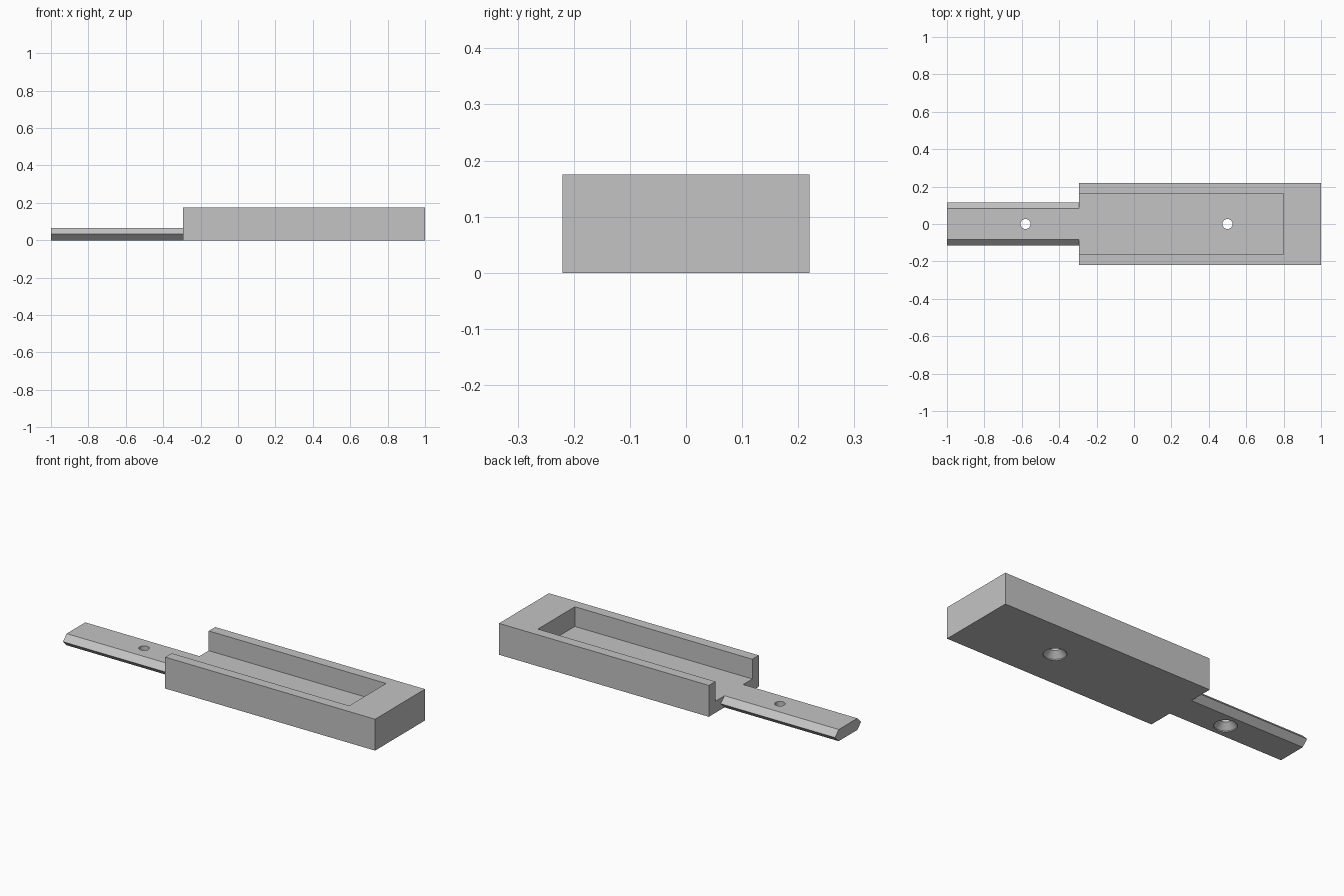
import bpy, bmesh, math

cube = bpy.data.objects.get("Cube")
if cube:
    bpy.data.objects.remove(cube, do_unlink=True)

TANG_END, SHOULDER, BODY_END = -1.0, -0.295, 1.0
HALF_W, HEIGHT, FLOOR = 0.22, 0.175, 0.065

grey = bpy.data.materials.new("plain grey")
grey.use_nodes = True
grey.diffuse_color = (0.55, 0.55, 0.55, 1)
grey.node_tree.nodes["Principled BSDF"].inputs["Base Color"].default_value = (0.55, 0.55, 0.55, 1)


def finish(name, bm):
    bmesh.ops.recalc_face_normals(bm, faces=bm.faces)
    mesh = bpy.data.meshes.new(name)
    bm.to_mesh(mesh)
    bm.free()
    mesh.materials.append(grey)
    ob = bpy.data.objects.new(name, mesh)
    bpy.context.collection.objects.link(ob)
    return ob


def prism(name, profile, x0, x1):
    """Extrude a (y, z) profile along x."""
    bm = bmesh.new()
    face = bm.faces.new([bm.verts.new((x0, y, z)) for y, z in profile])
    new = bmesh.ops.extrude_face_region(bm, geom=[face])["geom"]
    bmesh.ops.translate(bm, vec=(x1 - x0, 0, 0),
                        verts=[v for v in new if isinstance(v, bmesh.types.BMVert)])
    return finish(name, bm)


def rectangle(half, z0, z1):
    return [(-half, z0), (half, z0), (half, z1), (-half, z1)]


def lathe(name, x, profile, sides=32):
    """Closed turned solid from (radius, z) rings."""
    bm = bmesh.new()
    rings = [[bm.verts.new((x + r * math.cos(i * math.tau / sides),
                            r * math.sin(i * math.tau / sides), z))
              for i in range(sides)] for r, z in profile]
    for a, b in zip(rings, rings[1:]):
        for i in range(sides):
            j = (i + 1) % sides
            bm.faces.new((a[i], a[j], b[j], b[i]))
    bm.faces.new(rings[0])
    bm.faces.new(rings[-1])
    return finish(name, bm)


def combine(target, other, operation):
    """Apply a boolean and discard the helper."""
    mod = target.modifiers.new(operation, 'BOOLEAN')
    mod.operation, mod.solver, mod.object = operation, 'EXACT', other
    bpy.context.view_layer.objects.active = target
    bpy.ops.object.modifier_apply(modifier=mod.name)
    bpy.data.objects.remove(other, do_unlink=True)


# Rectangular body with a pocket open towards the tang
body = prism("pocketed_body_with_tang", rectangle(HALF_W, 0, HEIGHT), SHOULDER, BODY_END)
combine(body, prism("pocket_cutter", rectangle(0.163, FLOOR, 0.3), SHOULDER - 0.1, 0.8), 'DIFFERENCE')

# Six-sided tang, flush with the pocket floor
hexagon = [(-0.082, 0), (0.082, 0), (0.115, FLOOR / 2),
           (0.082, FLOOR), (-0.082, FLOOR), (-0.115, FLOOR / 2)]
combine(body, prism("tang", hexagon, TANG_END, SHOULDER + 0.1), 'UNION')

# Screw holes, countersunk from below
for x in (-0.58, 0.5):
    hole = [(0.058, -0.05), (0.058, 0.006), (0.027, 0.037), (0.027, 0.1)]
    combine(body, lathe("hole_cutter", x, hole), 'DIFFERENCE')

# Smooth hole walls, crisp edges elsewhere
bpy.ops.object.select_all(action='DESELECT')
body.select_set(True)
bpy.context.view_layer.objects.active = body
bpy.ops.object.shade_smooth_by_angle(angle=math.radians(25))
